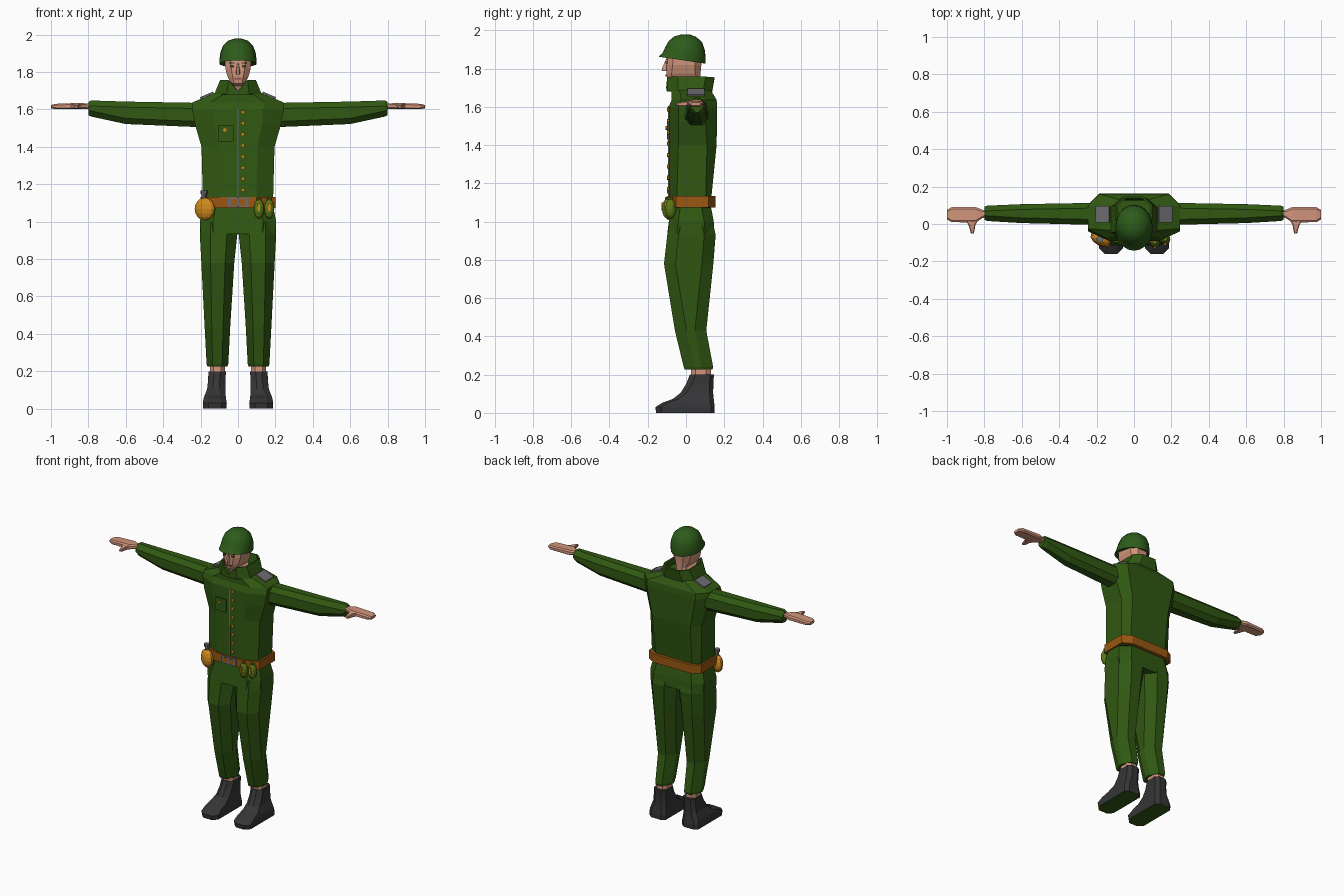
import bpy, bmesh, math
from mathutils import Vector, Matrix

if "Cube" in bpy.data.objects:
    bpy.data.objects.remove(bpy.data.objects["Cube"])


def material(name, r, g, b):
    m = bpy.data.materials.new(name)
    m.diffuse_color = (r, g, b, 1)
    m.use_nodes = True
    m.node_tree.nodes["Principled BSDF"].inputs["Base Color"].default_value = m.diffuse_color
    return m


GREEN = material("uniform green", 0.030, 0.098, 0.006)
HELMET = material("helmet green", 0.026, 0.105, 0.010)
SKIN = material("skin", 0.64, 0.30, 0.20)
BOOT = material("boot black", 0.036, 0.036, 0.038)
LEATHER = material("belt brown", 0.32, 0.095, 0.006)
BRASS = material("brass yellow", 0.62, 0.25, 0.012)
GREY = material("patch grey", 0.15, 0.15, 0.16)
OLIVE = material("olive", 0.10, 0.19, 0.008)
LIP = material("lip red", 0.30, 0.08, 0.06)
DARK = material("eye dark", 0.03, 0.05, 0.02)


def finish(bm, name, mat, mirror=False):
    bmesh.ops.recalc_face_normals(bm, faces=bm.faces)
    me = bpy.data.meshes.new(name)
    bm.to_mesh(me)
    bm.free()
    ob = bpy.data.objects.new(name, me)
    bpy.context.collection.objects.link(ob)
    me.materials.append(mat)
    if mirror:
        ob.modifiers.new("Mirror", 'MIRROR')
    return ob


def loft(name, rings, mat, mirror=False, caps=True):
    bm = bmesh.new()
    rows = [[bm.verts.new(p) for p in r] for r in rings]
    n = len(rows[0])
    for lo, hi in zip(rows, rows[1:]):
        for i in range(n):
            j = (i + 1) % n
            bm.faces.new((lo[i], lo[j], hi[j], hi[i]))
    if caps:
        bm.faces.new(rows[0])
        bm.faces.new(rows[-1])
    return finish(bm, name, mat, mirror)


def sec(a0, a1, b0, b1, front, back=None):
    """Ten-sided chamfered rectangle; front/back are (a, b) chamfer sizes."""
    (fa, fb), (ba, bb) = front, back or front
    m = (a0 + a1) / 2
    return [(m, b0), (a1 - fa, b0), (a1, b0 + fb), (a1, b1 - bb), (a1 - ba, b1),
            (m, b1), (a0 + ba, b1), (a0, b1 - bb), (a0, b0 + fb), (a0 + fa, b0)]


def level(z, x0, x1, y0, y1, front, back=None):
    return [(x, y, z) for x, y in sec(x0, x1, y0, y1, front, back)]


def along_x(x, z0, z1, y0, y1, c):
    return [(x, y, z) for z, y in sec(z0, z1, y0, y1, c)]


def box(name, loc, size, mat, mirror=False, rot=None):
    bm = bmesh.new()
    bmesh.ops.create_cube(bm, size=1)
    M = Matrix.Translation(loc) @ (rot or Matrix()) @ Matrix.Diagonal((*size, 1))
    bm.transform(M)
    return finish(bm, name, mat, mirror)


def ball(name, loc, size, mat, turn=0, seg=12, rings=8):
    bm = bmesh.new()
    bmesh.ops.create_uvsphere(bm, u_segments=seg, v_segments=rings, radius=1)
    bm.transform(Matrix.Translation(loc) @ Matrix.Rotation(turn, 4, 'Z') @ Matrix.Diagonal((*size, 1)))
    return finish(bm, name, mat)


def rod(name, loc, r, depth, mat, rot=None, seg=8):
    bm = bmesh.new()
    bmesh.ops.create_cone(bm, cap_ends=True, segments=seg, radius1=r, radius2=r, depth=depth)
    bm.transform(Matrix.Translation(loc) @ (rot or Matrix()))
    return finish(bm, name, mat)


# Jacket: z, half width, front, back, front chamfer, back chamfer
jacket = [(1.07, .190, -.085, .130, (.09, .04), (.05, .03)),
          (1.13, .188, -.088, .133, (.09, .04), (.05, .03)),
          (1.40, .195, -.090, .160, (.09, .05), (.05, .05)),
          (1.52, .230, -.090, .162, (.10, .05), (.06, .06)),
          (1.60, .245, -.090, .163, (.11, .05), (.06, .06)),
          (1.637, .245, -.075, .160, (.10, .05), (.06, .06)),
          (1.695, .110, -.075, .125, (.05, .04), (.05, .04))]
loft("jacket", [level(z, -w, w, f, b, c, d) for z, w, f, b, c, d in jacket], GREEN)

# Collar, notched at the front centre
low = level(1.68, -.115, .115, -.088, .125, (.06, .05), (.05, .04))
top = level(1.755, -.085, .085, -.088, .138, (.04, .05), (.04, .04))
top[0] = (0, -.092, 1.70)
collar = loft("collar", [low, top], GREEN, caps=False)
sol = collar.modifiers.new("Solidify", 'SOLIDIFY')
sol.thickness = .012

# Sleeves
sleeve = [(.20, 1.505, 1.635, -.005, .115), (.27, 1.508, 1.636, -.003, .112),
          (.60, 1.522, 1.642, .005, .106), (.785, 1.562, 1.648, .016, .098),
          (.800, 1.570, 1.640, .022, .092)]
loft("sleeve", [along_x(*s, (.03, .028)) for s in sleeve], GREEN, True)

# Hands and thumbs
hand = [(.77, 1.603, 1.632, .032, .076), (.81, 1.603, 1.632, .032, .076),
        (.845, 1.602, 1.635, .008, .090), (.975, 1.602, 1.630, .010, .090),
        (1.0, 1.606, 1.624, .024, .076)]
loft("hand", [along_x(*h, (.007, .01)) for h in hand], SKIN, True)
thumb = [(.02, .835, .90, 1.605, 1.630), (-.005, .848, .885, 1.604, 1.628),
         (-.035, .853, .876, 1.604, 1.624), (-.052, .857, .872, 1.608, 1.620)]
loft("thumb", [[(x, y, z) for x, z in sec(a, b, c, d, (.004, .004))]
               for y, a, b, c, d in thumb], SKIN, True)

# Trousers: hips and two legs
hips = [(.935, .200, -.098, .150), (1.0, .204, -.090, .145), (1.08, .188, -.080, .130)]
loft("hips", [level(z, -w, w, f, b, (.07, .05), (.06, .05)) for z, w, f, b in hips], GREEN)
leg = [(1.0, .002, .203, -.085, .140), (.93, .004, .204, -.098, .155),
       (.78, .020, .196, -.115, .143), (.43, .042, .178, -.058, .106),
       (.24, .052, .168, -.012, .142), (.226, .056, .164, -.006, .138)]
loft("trouser_leg", [level(*r, ((r[2] - r[1]) * .28, .06)) for r in leg], GREEN, True)
loft("ankle", [level(z, .070, .150, .025, .130, (.02, .025)) for z in (.18, .24)], SKIN, True)

# Boots with green soles
boot = [(0, .062, .186, -.156, .150), (.03, .060, .188, -.160, .150),
        (.055, .064, .184, -.120, .147), (.072, .066, .178, -.070, .145),
        (.105, .068, .165, -.028, .142), (.15, .068, .160, .000, .143),
        (.2, .064, .158, .020, .146)]
boots = loft("boot", [level(*r, (.03, .03), (.025, .02)) for r in boot], BOOT, True)
boots.data.materials.append(GREEN)
for p in boots.data.polygons:
    if p.normal.z < -.9:
        p.material_index = 1

# Belt and buckle
loft("belt", [level(z, -.2, .2, -.096, .153, (.09, .045), (.06, .035))
              for z in (1.074, 1.133)], LEATHER)
box("buckle_frame", (0, -.098, 1.104), (.11, .010, .052), GREY)
box("buckle_centre", (0, -.102, 1.104), (.076, .008, .034), LEATHER)
box("buckle_prong", (0, -.105, 1.104), (.010, .006, .05), GREY)

# Canteen, with grey neck
ball("canteen", (-.178, -.082, 1.068), (.060, .034, .061), BRASS, -.5)
rod("canteen_neck", (-.182, -.080, 1.135), .013, .03, GREY)
rod("canteen_cap", (-.182, -.080, 1.157), .019, .018, GREY)

# Grenades on the belt
for i, (x, y) in enumerate(((.112, -.097), (.167, -.080))):
    ball(f"grenade_{i}", (x, y, 1.068), (.027, .029, .052), OLIVE, .4)
    box(f"grenade_lever_{i}", (x, y - .027, 1.078), (.013, .01, .042), BRASS)
    rod(f"grenade_cap_{i}", (x, y, 1.118), .012, .016, OLIVE)

# Jacket details: seam, buttons, pocket, shoulder patches
flat = Matrix.Rotation(math.pi / 2, 4, 'X')
box("front_seam", (0, -.091, 1.37), (.007, .005, .47), GREY)
for i in range(8):
    rod(f"button_{i}", (.026, -.094, 1.17 + i * .0593), .0105, .012, BRASS, flat)
box("pocket", (-.066, -.092, 1.473), (.084, .014, .088), GREEN)
rod("pocket_button", (-.070, -.101, 1.49), .010, .010, BRASS, flat)
slope = Matrix.Rotation(math.atan2(.058, .135), 4, 'Y')
box("shoulder_patch", (.167, .052, 1.676), (.078, .088, .009), GREY, True, slope)

# Head and neck
head = [(1.66, .055, -.04, .075, .03), (1.725, .048, -.065, .075, .025),
        (1.738, .036, -.096, .075, .015), (1.775, .056, -.103, .076, .028),
        (1.82, .068, -.102, .080, .032), (1.89, .070, -.095, .080, .032)]
loft("head", [level(z, -w, w, f, b, (c, c)) for z, w, f, b, c in head], SKIN)
nose = [(1.788, .014, -.127), (1.80, .013, -.126), (1.845, .007, -.106)]
loft("nose", [[(-w, -.09, z), (w, -.09, z), (w * .5, y, z), (-w * .5, y, z)]
              for z, w, y in nose], SKIN)
box("eye", (.031, -.102, 1.831), (.020, .008, .011), DARK, True)
box("brow", (.032, -.101, 1.849), (.026, .009, .006), DARK, True)
box("mouth", (0, -.102, 1.764), (.036, .008, .010), LIP)

# Helmet: half width, front y, back y, front z, back z
shell = [(.090, -.120, .090, 1.866, 1.832), (.100, -.143, .101, 1.862, 1.826),
         (.099, -.122, .103, 1.882, 1.850), (.094, -.107, .099, 1.915, 1.895),
         (.080, -.090, .084, 1.945, 1.938), (.052, -.060, .053, 1.969, 1.966),
         (.020, -.026, .020, 1.978, 1.978)]
rings = []
for w, f, b, zf, zb in shell:
    ring = []
    for k in range(20):
        a = k * math.tau / 20
        t = (1 + math.sin(a)) / 2
        ring.append((w * math.cos(a), f + (b - f) * t, zf + (zb - zf) * t))
    rings.append(ring)
helmet = loft("helmet", rings, HELMET)
bpy.context.view_layer.objects.active = helmet
helmet.select_set(True)
bpy.ops.object.shade_smooth_by_angle(angle=math.radians(40))
